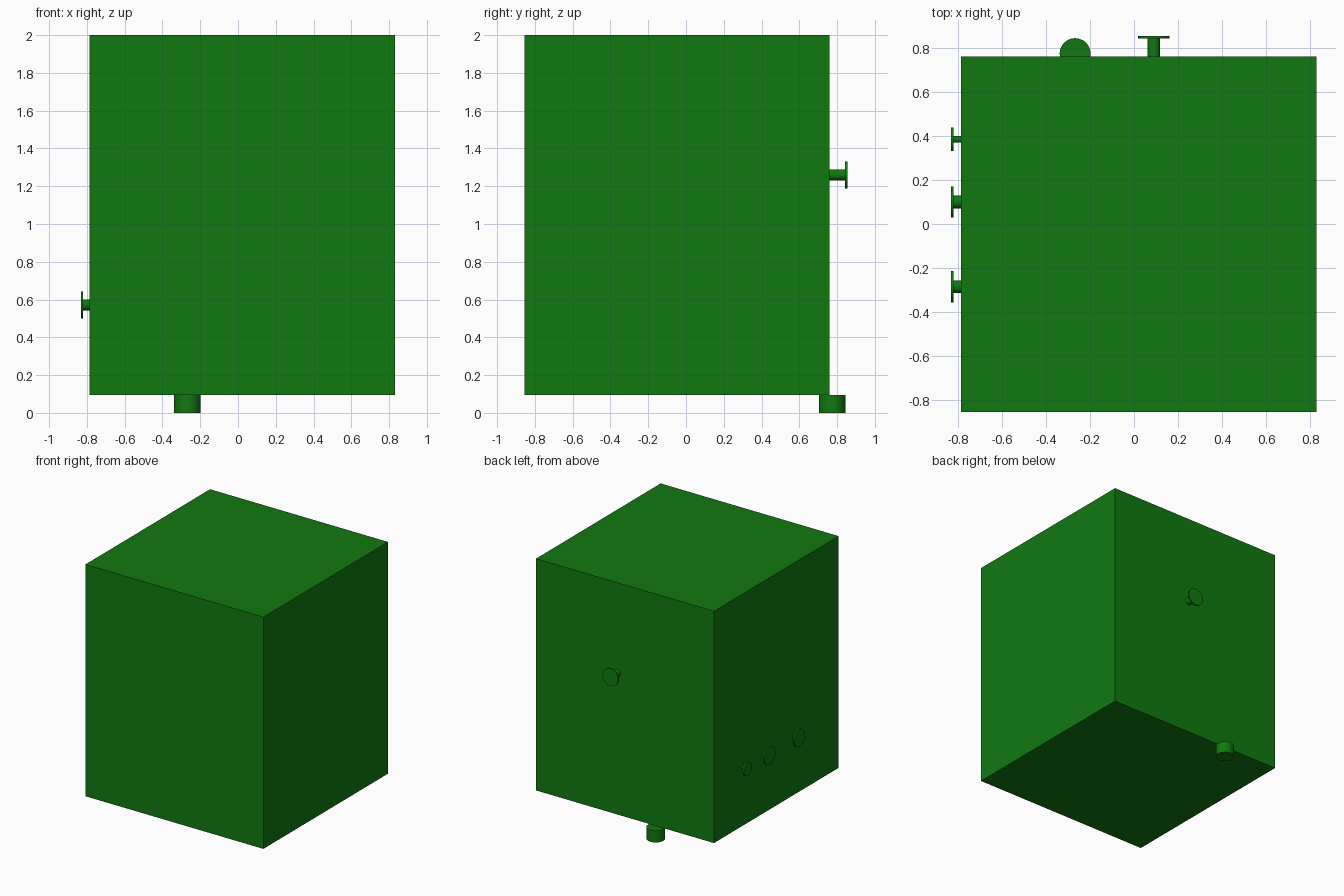
import bpy
import math
from mathutils import Vector

cube = bpy.data.objects.get("Cube")
if cube:
    bpy.data.objects.remove(cube, do_unlink=True)

green = bpy.data.materials.new("tank green")
green.use_nodes = True
colour = (0.0055, 0.19, 0.0055, 1)
green.diffuse_color = colour
green.node_tree.nodes["Principled BSDF"].inputs["Base Color"].default_value = colour


def finish(name):
    obj = bpy.context.object
    obj.name = name
    obj.data.materials.append(green)
    return obj


def box(name, low, high):
    low, high = Vector(low), Vector(high)
    bpy.ops.mesh.primitive_cube_add(size=1, location=(low + high) / 2)
    obj = finish(name)
    obj.scale = high - low
    bpy.ops.object.transform_apply(location=False, rotation=False, scale=True)
    return obj


def cylinder(name, start, end, radius):
    start, end = Vector(start), Vector(end)
    axis = end - start
    bpy.ops.mesh.primitive_cylinder_add(
        vertices=48, radius=radius, depth=axis.length,
        location=(start + end) / 2,
        rotation=axis.to_track_quat('Z', 'Y').to_euler())
    bpy.ops.object.shade_smooth_by_angle(angle=math.radians(35))
    return finish(name)


def nozzle(name, base, direction, length, pipe_radius, flange_radius):
    """Short pipe leaving a wall, closed by a thin round flange."""
    base, direction = Vector(base), Vector(direction)
    tip = base + direction * length
    cylinder(name + "_pipe", base - direction * 0.01, tip - direction * 0.006, pipe_radius)
    cylinder(name + "_flange", tip - direction * 0.012, tip, flange_radius)


# Tank body
RIGHT, BACK, BOTTOM = -0.787, 0.761, 0.096
box("tank_body", (RIGHT, -0.856, BOTTOM), (0.83, BACK, 2))

# Drain stub standing under the back edge
cylinder("drain_stub", (-0.268, 0.775, 0), (-0.268, 0.775, BOTTOM), 0.07)

# Row of nozzles on the right wall
for label, y, pipe, flange in (("front", -0.285, 0.029, 0.071),
                               ("middle", 0.1, 0.029, 0.071),
                               ("rear", 0.385, 0.015, 0.053)):
    nozzle(label + "_side_nozzle", (RIGHT, y, 0.572), (-1, 0, 0), 0.045, pipe, flange)

# Single nozzle on the back wall
nozzle("back_nozzle", (0.09, BACK, 1.26), (0, 1, 0), 0.094, 0.029, 0.071)
